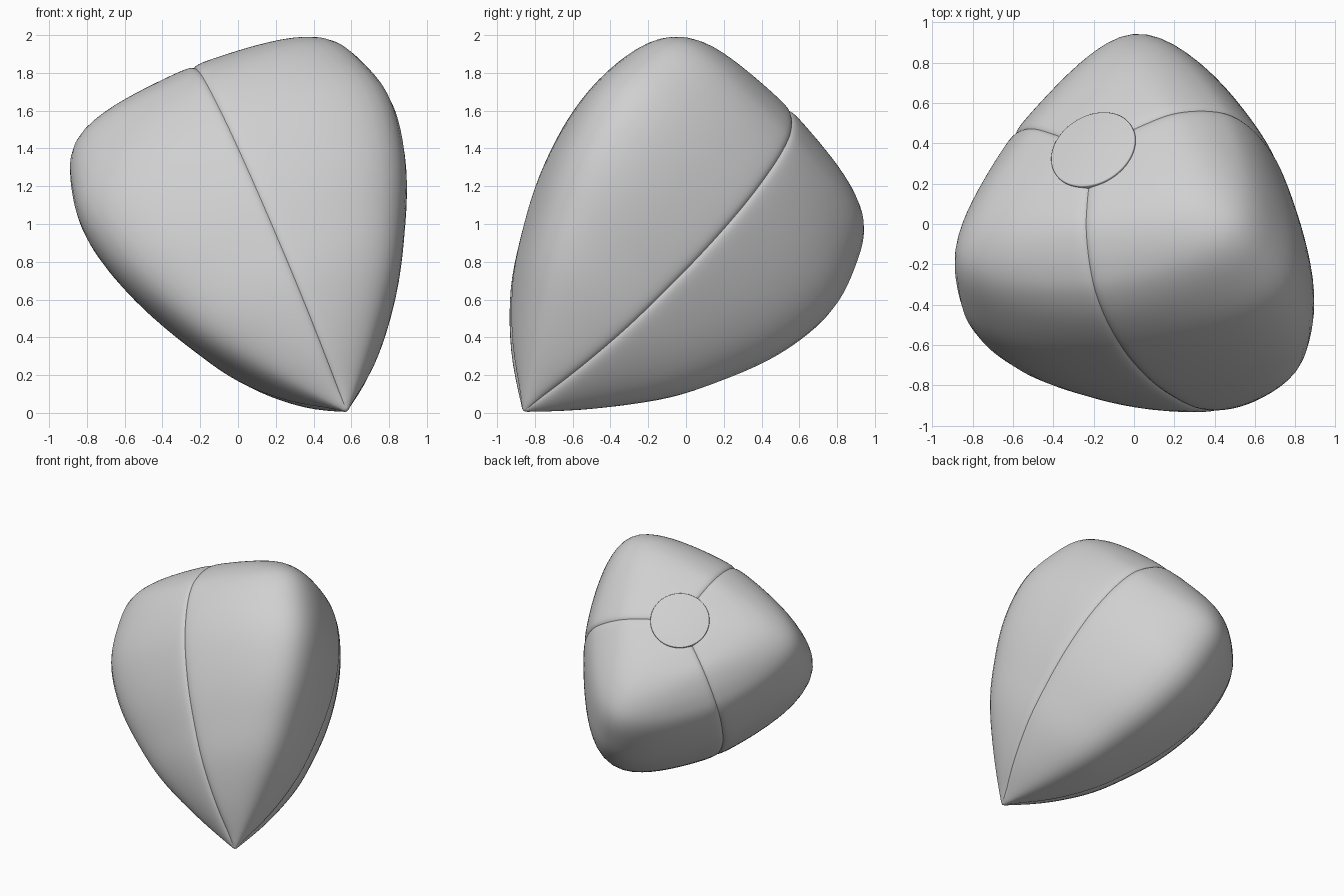
import bpy, bmesh, math
from mathutils import Vector, Matrix

cube = bpy.data.objects.get("Cube")
if cube:
    bpy.data.objects.remove(cube, do_unlink=True)

# One plain grey material
grey = bpy.data.materials.new("light_grey")
grey.use_nodes = True
colour = (0.63, 0.63, 0.63, 1.0)
grey.diffuse_color = colour
grey.node_tree.nodes["Principled BSDF"].inputs["Base Color"].default_value = colour

# Frame of the tilted pod: origin at the tip, third axis runs to the cap
TIP = Vector((0.575, -0.86, 0.01))
axis = Vector((-0.358, 0.566, 0.743)).normalized()
side = Vector((-axis.y, -abs(axis.x), 0)).normalized()
up = axis.cross(side)
FRAME = Matrix.Translation(TIP) @ Matrix((side, up, axis)).transposed().to_4x4()

# Stations: distance from tip, radius at the seam, radius at the lobe ridge
STATIONS = [
    (0.0, 0.0, 0.0), (0.01, 0.02, 0.02), (0.27, 0.265, 0.31),
    (0.56, 0.465, 0.585), (0.85, 0.595, 0.775), (1.10, 0.68, 0.90),
    (1.35, 0.732, 0.972), (1.55, 0.745, 0.982), (1.75, 0.725, 0.94),
    (1.90, 0.675, 0.885), (2.00, 0.60, 0.805), (2.08, 0.505, 0.675),
    (2.13, 0.41, 0.52), (2.157, 0.29, 0.35), (2.167, 0.20, 0.20),
    (2.17, 0.10, 0.10),
]


def smooth_stations(pts, steps):
    """Catmull-Rom curve through the stations."""
    p = [Vector(q) for q in pts]
    out = [p[0]]
    for i in range(1, len(p) - 1):
        a, b, c = p[i - 1], p[i], p[i + 1]
        d = p[min(i + 2, len(p) - 1)]
        for k in range(steps):
            s = k / steps
            out.append(0.5 * (2 * b + (c - a) * s + (2 * a - 5 * b + 4 * c - d) * s * s
                              + (3 * b - a - 3 * c + d) * s ** 3))
    out.append(p[-1])
    return out


def finish(name, bm, angle):
    bmesh.ops.recalc_face_normals(bm, faces=bm.faces)
    mesh = bpy.data.meshes.new(name)
    bm.to_mesh(mesh)
    bm.free()
    mesh.materials.append(grey)
    obj = bpy.data.objects.new(name, mesh)
    bpy.context.collection.objects.link(obj)
    bpy.ops.object.select_all(action='DESELECT')
    obj.select_set(True)
    bpy.context.view_layer.objects.active = obj
    bpy.ops.object.shade_smooth_by_angle(angle=math.radians(angle))


# Angles across one lobe, packed closer together toward the seams
HALF = [0, 4, 8, 12, 16, 20, 25, 30, 35, 40, 45, 49, 52, 54.5, 56.5, 57.7, 58.6, 59.3, 60]
ANGLES = [-a for a in reversed(HALF[1:])] + HALF
ROUND = 0.19


def lobe_point(deg, station, slope):
    """Radius and height on a lobe: rounded ridge, flat flanks, rolled-in seam."""
    t, seam, ridge = station
    x = abs(deg) / 60
    x = (math.hypot(x, ROUND) - ROUND) / (math.hypot(1, ROUND) - ROUND)
    r = seam + (ridge - seam) * (1 - x) ** 2.4
    gap = r * math.radians(60 - abs(deg))
    depth = min(0.014, 0.15 * r) * math.exp(-gap / 0.018)
    # Sink the seam along the profile's normal
    normal = Vector((slope[0], -slope[1])).normalized()
    return r - depth * normal.x, max(t - depth * normal.y, 0.002)


def add_lobe(name, turn):
    bm = bmesh.new()
    path = smooth_stations(STATIONS, 5)
    rings = []
    for i in range(1, len(path)):
        slope = path[min(i + 1, len(path) - 1)] - path[i - 1]
        ring = []
        for deg in ANGLES:
            r, t = lobe_point(deg, path[i], slope)
            a = math.radians(deg + turn)
            ring.append(bm.verts.new(FRAME @ Vector((r * math.cos(a), r * math.sin(a), t))))
        rings.append(ring)
    for lo, hi in zip(rings, rings[1:]):
        for i in range(len(ANGLES) - 1):
            bm.faces.new((lo[i], lo[i + 1], hi[i + 1], hi[i]))
    # Close the pointed end
    point = bm.verts.new(FRAME @ Vector((0, 0, 0)))
    for i in range(len(ANGLES) - 1):
        bm.faces.new((point, rings[0][i + 1], rings[0][i]))
    finish(name, bm, 50)


# Three equal lobes around the axis
for label, turn in (("right_lobe", -3.5), ("left_lobe", 116.5), ("back_lobe", 236.5)):
    add_lobe(label, turn)

# Round cap over the blunt end
bm = bmesh.new()
bmesh.ops.create_cone(bm, cap_ends=True, segments=96, radius1=0.223, radius2=0.223,
                      depth=0.06, matrix=FRAME @ Matrix.Translation((0, 0, 2.148)))
top_edges = [e for e in bm.edges
             if all((v.co - TIP).dot(axis) > 2.16 for v in e.verts)]
bmesh.ops.bevel(bm, geom=top_edges, offset=0.006, segments=3, affect='EDGES', profile=0.5)
finish("cap_disc", bm, 40)
